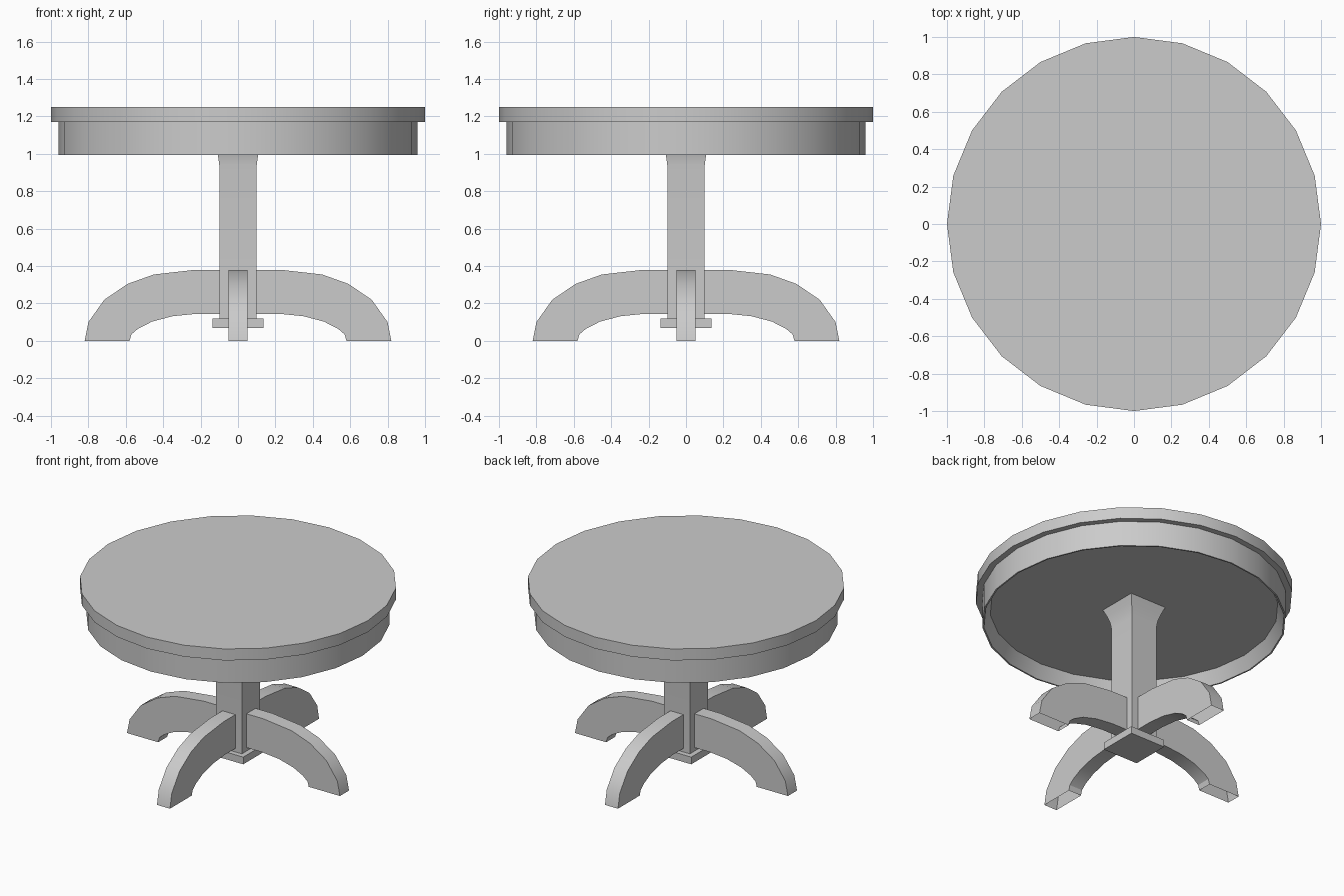
import bpy, bmesh, math

if "Cube" in bpy.data.objects:
    bpy.data.objects.remove(bpy.data.objects["Cube"])


def finish(name, bm, angle=30):
    mesh = bpy.data.meshes.new(name)
    bm.to_mesh(mesh)
    bm.free()
    obj = bpy.data.objects.new(name, mesh)
    bpy.context.collection.objects.link(obj)
    bpy.ops.object.select_all(action='DESELECT')
    obj.select_set(True)
    bpy.context.view_layer.objects.active = obj
    bpy.ops.object.shade_smooth_by_angle(angle=math.radians(angle))
    return obj


def stack(name, profile, sides, cap_first=True, cap_last=True):
    """Join rings of (radius, z), listed from the outside top downwards.
    Four sides give a square whose radius is its half width."""
    bm = bmesh.new()
    square = sides == 4
    scale, turn = (math.sqrt(2), math.pi / 4) if square else (1, 0)
    rings = []
    for r, z in profile:
        angles = [turn + math.tau * i / sides for i in range(sides)]
        rings.append([bm.verts.new((r * scale * math.cos(a), r * scale * math.sin(a), z))
                      for a in angles])
    for a, b in zip(rings, rings[1:]):
        for i in range(sides):
            j = (i + 1) % sides
            bm.faces.new((a[i], b[i], b[j], a[j]))
    if cap_first:
        bm.faces.new(rings[0])
    if cap_last:
        bm.faces.new(rings[-1][::-1])
    return finish(name, bm)


# Round top with overhanging lip
stack("table_top", [(1, 1.25), (1, 1.17), (0.96, 1.17)], 24, cap_last=False)

# Apron, with a recessed underside
stack("apron", [(0.96, 1.17), (0.96, 0.995), (0.95, 0.995), (0.91, 1.085)], 24,
      cap_first=False)

# Square column flaring out under the top, and its base plate
stack("column", [(0.14, 1.085), (0.122, 1.04), (0.107, 0.99), (0.10, 0.94), (0.10, 0.12)], 4,
      cap_first=False, cap_last=False)
stack("base_plate", [(0.135, 0.12), (0.135, 0.07)], 4)

# Four arched legs; the hidden inner end and the foot end are open
OUTER = [(0.82, 0), (0.80, 0.10), (0.715, 0.22), (0.59, 0.305), (0.45, 0.355),
         (0.23, 0.38), (0.09, 0.38)]
INNER = [(0.09, 0.145), (0.22, 0.145), (0.35, 0.132), (0.46, 0.103), (0.535, 0.065),
         (0.57, 0.035), (0.58, 0)]


def leg(name, turn):
    points = OUTER + INNER
    bm = bmesh.new()
    front = [bm.verts.new((x, -0.05, z)) for x, z in points]
    back = [bm.verts.new((x, 0.05, z)) for x, z in points]
    bm.faces.new(front)
    bm.faces.new(back[::-1])
    for i in range(len(points) - 1):
        if i != len(OUTER) - 1:
            bm.faces.new((front[i], back[i], back[i + 1], front[i + 1]))
    finish(name, bm).rotation_euler.z = turn


for i, side in enumerate(("right", "back", "left", "front")):
    leg(side + "_leg", i * math.pi / 2)
